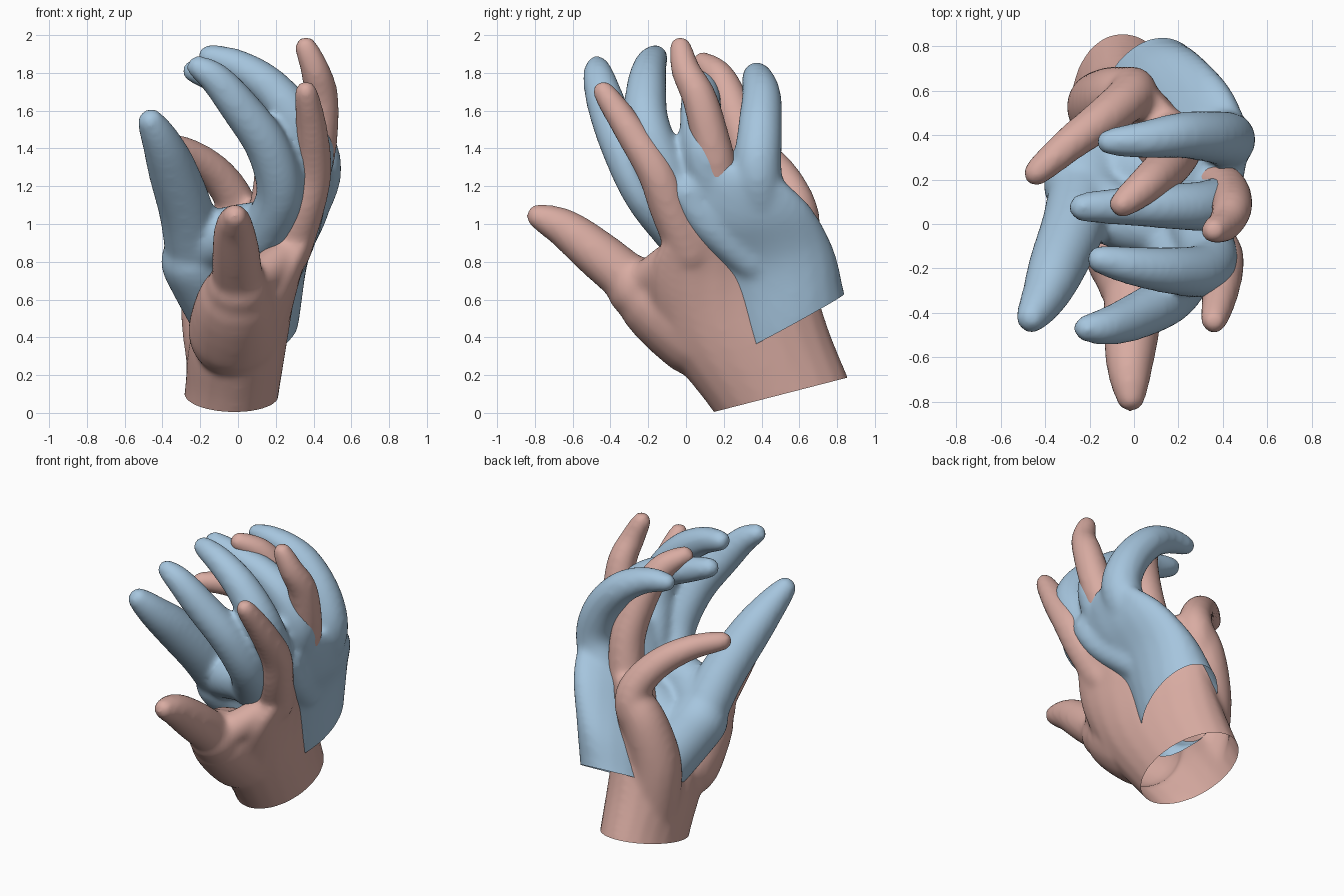
import bpy, bmesh, math
from mathutils import Vector

SIDES = 20


def spline(rows, steps=5):
    """Smooth Catmull-Rom run through rows of equal length."""
    out, n = [], len(rows)
    for i in range(n - 1):
        p = [rows[max(i - 1, 0)], rows[i], rows[i + 1], rows[min(i + 2, n - 1)]]
        for s in range(steps):
            t = s / steps
            out.append([0.5 * (2 * b + (c - a) * t + (2 * a - 5 * b + 4 * c - d) * t * t
                               + (3 * b - a - 3 * c + d) * t ** 3)
                        for a, b, c, d in zip(*p)])
    return out + [list(rows[-1])]


def loft(bm, rings):
    """Closed skin over rings of (centre, half axis, half axis)."""
    loops = []
    for c, u, v in rings:
        loops.append([bm.verts.new(c + u * math.cos(2 * math.pi * k / SIDES)
                                   + v * math.sin(2 * math.pi * k / SIDES))
                      for k in range(SIDES)])
    for a, b in zip(loops, loops[1:]):
        for k in range(SIDES):
            j = (k + 1) % SIDES
            bm.faces.new((a[k], a[j], b[j], b[k]))
    bm.faces.new(loops[0][::-1])
    bm.faces.new(loops[-1])


def digit(bm, r0, r1, *path):
    """Round tube with domed ends, narrowing from r0 to r1 towards its tip."""
    pos = [Vector(p) for p in spline(path)]
    n = len(pos)
    rad = [r0 + (r1 - r0) * (i / (n - 1)) ** 2 + 0.006 for i in range(n)]
    tang = [(pos[min(i + 1, n - 1)] - pos[max(i - 1, 0)]).normalized() for i in range(n)]
    u, rings = tang[0].orthogonal().normalized(), []
    dome = [math.radians(a) for a in range(20, 81, 20)]
    for i, (t, r) in enumerate(zip(tang, rad)):
        u = (u - t * u.dot(t)).normalized()
        v = t.cross(u)
        ring = (pos[i], u * r, v * r)
        ends = [(pos[i] + t * r * math.sin(a) * (-1 if i == 0 else 1),
                 u * r * math.cos(a), v * r * math.cos(a)) for a in dome]
        if i == 0:
            rings += ends[::-1] + [ring]
        elif i == n - 1:
            rings += [ring] + ends
        else:
            rings.append(ring)
    loft(bm, rings)


def palm(bm, rows):
    """Oval loft, carried on past the wrist so it can be cut open."""
    below = [a + 0.4 * (a - b) for a, b in zip(rows[0], rows[1])]
    loft(bm, [(Vector(r[:3]), Vector(r[3:6]), Vector(r[6:]))
              for r in spline([below] + rows)])


def hand(name, colour, palm_rows, digits, cut_co, cut_no):
    bm = bmesh.new()
    palm(bm, palm_rows)
    for d in digits:
        digit(bm, *d)
    bmesh.ops.recalc_face_normals(bm, faces=bm.faces)
    me = bpy.data.meshes.new(name)
    bm.to_mesh(me)
    bm.free()
    ob = bpy.data.objects.new(name, me)
    bpy.context.collection.objects.link(ob)
    for o in bpy.context.selected_objects:
        o.select_set(False)
    bpy.context.view_layer.objects.active = ob
    ob.select_set(True)

    # fuse the parts into one skin and soften the joins
    fuse = ob.modifiers.new("fuse", 'REMESH')
    fuse.mode = 'VOXEL'
    fuse.voxel_size = 0.018
    soft = ob.modifiers.new("soften", 'SMOOTH')
    soft.factor = 0.5
    soft.iterations = 16
    for m in ("fuse", "soften"):
        bpy.ops.object.modifier_apply(modifier=m)

    # open the wrist with a flat cut
    bm = bmesh.new()
    bm.from_mesh(ob.data)
    bmesh.ops.bisect_plane(bm, geom=bm.verts[:] + bm.edges[:] + bm.faces[:],
                           plane_co=cut_co, plane_no=cut_no, clear_inner=True)
    bm.to_mesh(ob.data)
    bm.free()
    mat = bpy.data.materials.new(colour[0])
    mat.diffuse_color = (*colour[1], 1)
    ob.data.materials.clear()
    ob.data.materials.append(mat)
    bpy.ops.object.shade_smooth_by_angle(angle=math.radians(50))


# lower hand: palm rings from wrist to knuckles
pink_palm = [
    (-0.03, 0.48, 0.13, 0.02, -0.37, -0.08, 0.25, 0, 0),
    (0.01, 0.31, 0.42, 0.06, -0.44, -0.04, 0.25, 0.03, 0),
    (0.11, 0.24, 0.72, 0.14, -0.43, -0.02, 0.17, 0.06, 0),
    (0.2, 0.27, 1.0, 0.18, -0.36, -0.03, 0.11, 0.06, 0),
    (0.21, 0.3, 1.13, 0.14, -0.28, 0, 0.07, 0.04, 0)]
pink_digits = [
    # heel of the palm below the little finger
    (0.165, 0.1, (-0.1, 0.52, 0.25), (-0.14, 0.53, 0.6), (-0.08, 0.57, 0.9), (0, 0.59, 1.05)),
    # thumb muscle, thumb and web
    (0.24, 0.165, (-0.02, 0.07, 0.43), (0, -0.25, 0.66)),
    (0.13, 0.062, (0, -0.25, 0.66), (-0.01, -0.46, 0.835), (-0.02, -0.64, 0.975),
     (-0.015, -0.78, 1.04)),
    (0.1, 0.08, (0.04, -0.25, 0.66), (0.27, -0.04, 0.85)),
    # index
    (0.11, 0.055, (0.27, 0.02, 0.85), (0.345, -0.08, 1.08), (0.395, -0.16, 1.28),
     (0.39, -0.3, 1.5), (0.36, -0.435, 1.7)),
    # middle
    (0.105, 0.055, (0.26, 0.2, 1.0), (0.38, 0.17, 1.26), (0.425, 0.13, 1.45),
     (0.44, 0.07, 1.67), (0.41, 0.0, 1.81), (0.36, -0.03, 1.935)),
    # ring
    (0.11, 0.058, (0.17, 0.4, 1.05), (0.2, 0.35, 1.32), (0.15, 0.26, 1.58),
     (0.06, 0.18, 1.77), (-0.05, 0.09, 1.85)),
    # little
    (0.108, 0.056, (-0.05, 0.57, 0.85), (-0.01, 0.6, 1.0), (-0.02, 0.57, 1.13),
     (-0.13, 0.48, 1.28), (-0.29, 0.36, 1.385), (-0.44, 0.23, 1.42))]
hand("lower_hand", ("dusty pink", (0.69, 0.41, 0.36)), pink_palm, pink_digits,
     (0, 0.14, 0.003), (0, -0.249, 0.968))

# upper hand: palm rings from wrist to knuckles
blue_palm = [
    (0.075, 0.525, 0.48, 0.16, 0.28, 0.16, 0.2, -0.14, -0.05),
    (0.14, 0.44, 0.75, 0.14, 0.33, 0.12, 0.19, -0.1, 0),
    (0.27, 0.29, 1.0, 0.09, 0.38, 0.08, 0.18, -0.03, 0),
    (0.35, 0.19, 1.2, 0.08, 0.34, 0.02, 0.14, 0, 0),
    (0.37, 0.15, 1.31, 0.06, 0.28, 0, 0.105, 0, 0)]
blue_digits = [
    # thumb muscle, thumb and web
    (0.18, 0.175, (-0.09, 0.37, 0.55), (-0.23, 0.18, 0.8)),
    (0.145, 0.067, (-0.23, 0.18, 0.8), (-0.27, 0.0, 1.05), (-0.345, -0.19, 1.28),
     (-0.4, -0.32, 1.42), (-0.46, -0.42, 1.54)),
    (0.14, 0.14, (-0.2, 0.12, 0.88), (-0.04, 0.02, 0.95), (0.15, 0.0, 0.98)),
    (0.17, 0.17, (-0.1, 0.25, 0.7), (0.1, 0.22, 0.82)),
    # back of the palm behind the front knuckles
    (0.095, 0.1, (0.37, 0.0, 1.17), (0.34, 0.12, 1.0), (0.26, 0.35, 0.8)),
    # index
    (0.122, 0.058, (0.12, -0.02, 0.93), (0.22, -0.2, 1.15), (0.16, -0.33, 1.4),
     (0.0, -0.42, 1.63), (-0.12, -0.46, 1.77), (-0.21, -0.47, 1.83)),
    # middle
    (0.125, 0.06, (0.28, 0.0, 1.1), (0.34, -0.14, 1.34), (0.31, -0.21, 1.54),
     (0.17, -0.21, 1.72), (0.0, -0.19, 1.835), (-0.15, -0.16, 1.885)),
    # ring
    (0.118, 0.06, (0.32, 0.15, 1.12), (0.39, 0.1, 1.38), (0.31, 0.08, 1.56),
     (0.15, 0.08, 1.68), (-0.05, 0.08, 1.75), (-0.23, 0.075, 1.81)),
    # little
    (0.125, 0.055, (0.3, 0.42, 1.0), (0.42, 0.38, 1.26), (0.37, 0.39, 1.48),
     (0.22, 0.4, 1.67), (0.05, 0.38, 1.765), (-0.11, 0.37, 1.79))]
hand("upper_hand", ("light blue", (0.38, 0.56, 0.73)), blue_palm, blue_digits,
     (0.3, 0.44, 0.4), (0.05, -0.48, 0.87))
